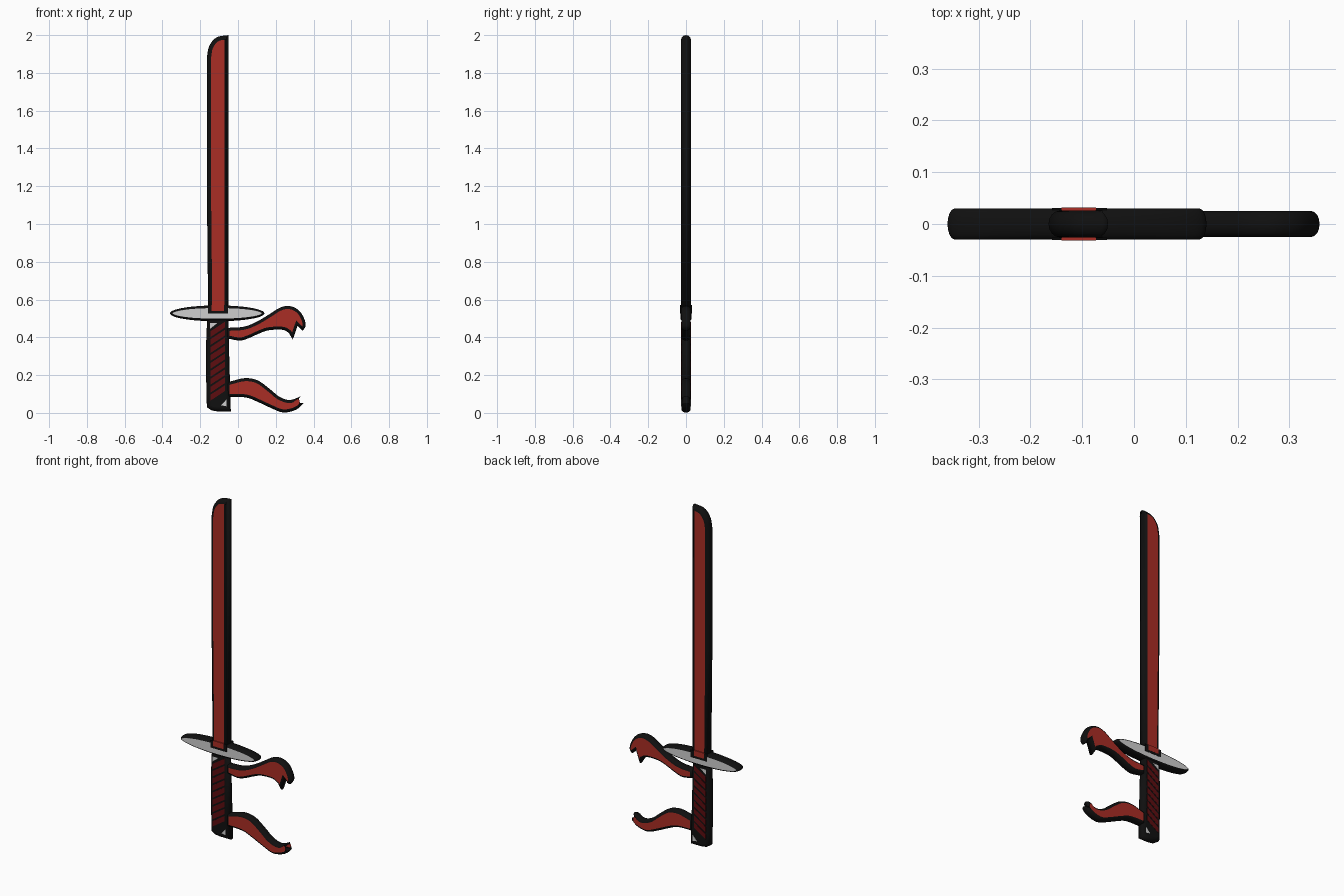
import bpy, bmesh, math
from mathutils import Vector

cube = bpy.data.objects.get("Cube")
if cube:
    bpy.data.objects.remove(cube, do_unlink=True)


def material(name, rgb):
    m = bpy.data.materials.new(name)
    m.use_nodes = True
    color = (*rgb, 1)
    m.diffuse_color = color
    bsdf = next(n for n in m.node_tree.nodes if n.type == 'BSDF_PRINCIPLED')
    bsdf.inputs["Base Color"].default_value = color
    bsdf.inputs["Roughness"].default_value = 0.8
    return m


BLACK = material("ink_black", (0.005, 0.005, 0.005))
RED = material("cloth_red", (0.40, 0.026, 0.018))
DARK_RED = material("grip_dark_red", (0.11, 0.004, 0.005))
GREY = material("guard_light_grey", (0.62, 0.62, 0.62))


def smooth(pts, steps=4):
    """Rounded path through the points, ends kept."""
    p = [Vector(q) for q in pts]
    p = [2 * p[0] - p[1]] + p + [2 * p[-1] - p[-2]]
    out = []
    for a, b, c, d in zip(p, p[1:], p[2:], p[3:]):
        for k in range(steps):
            t = k / steps
            out.append(0.5 * (2 * b + (c - a) * t + (2 * a - 5 * b + 4 * c - d) * t ** 2
                              + (3 * b - a - 3 * c + d) * t ** 3))
    return out + [p[-2]]


def inset(pts, d):
    """Outline moved inward by d."""
    p = [Vector(q) for q in pts]
    area = sum(a.x * b.y - a.y * b.x for a, b in zip(p, p[1:] + p[:1]))
    s = 1 if area > 0 else -1
    out = []
    for i, q in enumerate(p):
        e1 = (q - p[i - 1]).normalized()
        e2 = (p[(i + 1) % len(p)] - q).normalized()
        n1 = Vector((-e1.y, e1.x)) * s
        n2 = Vector((-e2.y, e2.x)) * s
        out.append(q + (n1 + n2) * (d / max(1 + n1.dot(n2), 0.35)))
    return out


def loft(bm, rings):
    """Skin a list of (outline, y) rings and cap both ends."""
    loops = [[bm.verts.new((q[0], y, q[1])) for q in ring] for ring, y in rings]
    for a, b in zip(loops, loops[1:]):
        for i in range(len(a)):
            j = (i + 1) % len(a)
            bm.faces.new((a[i], a[j], b[j], b[i])).smooth = True
    for loop in (loops[0], loops[-1]):
        bm.faces.new(loop).material_index = 1


def finish(name, bm, mats):
    bmesh.ops.recalc_face_normals(bm, faces=bm.faces[:])
    mesh = bpy.data.meshes.new(name)
    bm.to_mesh(mesh)
    bm.free()
    for m in mats:
        mesh.materials.append(m)
    ob = bpy.data.objects.new(name, mesh)
    bpy.context.collection.objects.link(ob)
    return ob


def slab(name, outline, half, rim, face_mat, segs=4):
    """Flat part with a round black rim and coloured front and back."""
    ring = outline if callable(outline) else lambda d: inset(outline, d)
    bm = bmesh.new()
    rings = []
    for k in range(-segs, segs + 1):
        t = k / segs * math.pi / 2
        rings.append((ring(rim * (1 - math.cos(t))), half * math.sin(t)))
    loft(bm, rings)
    return finish(name, bm, [BLACK, face_mat])


def plates(name, outlines, y, mat, depth=0.004):
    """Thin painted plates on both the front and the back."""
    bm = bmesh.new()
    for pts in outlines:
        for side in (-1, 1):
            loft(bm, [(pts, side * (y - depth)), (pts, side * y)])
    for f in bm.faces:
        f.smooth = False
    return finish(name, bm, [mat, mat])


# Blade with a curved tip
tip = smooth([(-0.165, 1.88), (-0.155, 1.935), (-0.13, 1.975), (-0.10, 1.993), (-0.05, 2.0)])
blade = [(-0.05, 0.53), (-0.158, 0.53), (-0.165, 1.2)] + tip
slab("blade", blade, 0.026, 0.022, RED)


# Oval guard
def oval(d):
    angles = [k * math.tau / 48 for k in range(48)]
    return [(-0.11 + (0.25 - d) * math.cos(a), 0.527 + (0.042 - d) * math.sin(a)) for a in angles]


slab("guard", oval, 0.03, 0.014, GREY)


# Foot of the blade where it crosses the guard
def box(x0, x1, z0, z1, rise=0):
    return [(x0, z0), (x1, z0 + rise), (x1, z1 + rise), (x0, z1)]


plates("blade_foot_outline", [box(-0.158, -0.052, 0.527, 0.57)], 0.0312, BLACK)
plates("blade_foot", [box(-0.14, -0.073, 0.54, 0.572)], 0.032, RED, 0.006)

# Handle, slightly bowed
handle = smooth([(-0.163, 0.51), (-0.17, 0.3), (-0.165, 0.03)]) \
    + [(-0.14, 0.013), (-0.11, 0.008), (-0.038, 0.008), (-0.045, 0.25), (-0.052, 0.51)]
slab("handle", handle, 0.025, 0.02, BLACK)

# Slanted grip wrapping and light patches at both ends of it
plates("grip_wrapping",
       [box(-0.146, -0.07, 0.065 + 0.042 * k, 0.096 + 0.042 * k, 0.05) for k in range(9)],
       0.026, DARK_RED)
plates("grip_patches",
       [[(-0.148, 0.445), (-0.11, 0.475), (-0.148, 0.475)],
        [(-0.09, 0.04), (-0.062, 0.035), (-0.062, 0.07)]], 0.026, GREY)

# Forked ribbons
upper = smooth([(-0.06, 0.45), (0.03, 0.456), (0.10, 0.483), (0.17, 0.525), (0.22, 0.556),
                (0.27, 0.566), (0.32, 0.545), (0.35, 0.50), (0.358, 0.46), (0.342, 0.435)]) \
    + [(0.315, 0.46), (0.29, 0.388)] \
    + smooth([(0.268, 0.425), (0.235, 0.44), (0.16, 0.437), (0.10, 0.415),
              (0.06, 0.397), (0.01, 0.383), (-0.06, 0.395)])
lower = smooth([(-0.06, 0.16), (-0.02, 0.172), (0.04, 0.184), (0.105, 0.172), (0.17, 0.125),
                (0.22, 0.085), (0.275, 0.068), (0.333, 0.088)]) \
    + [(0.303, 0.052)] \
    + smooth([(0.348, 0.053), (0.31, 0.018), (0.24, 0.002), (0.17, 0.028),
              (0.105, 0.058), (0.04, 0.082), (-0.06, 0.085)])
slab("upper_ribbon", upper, 0.025, 0.016, RED)
slab("lower_ribbon", lower, 0.025, 0.016, RED)
